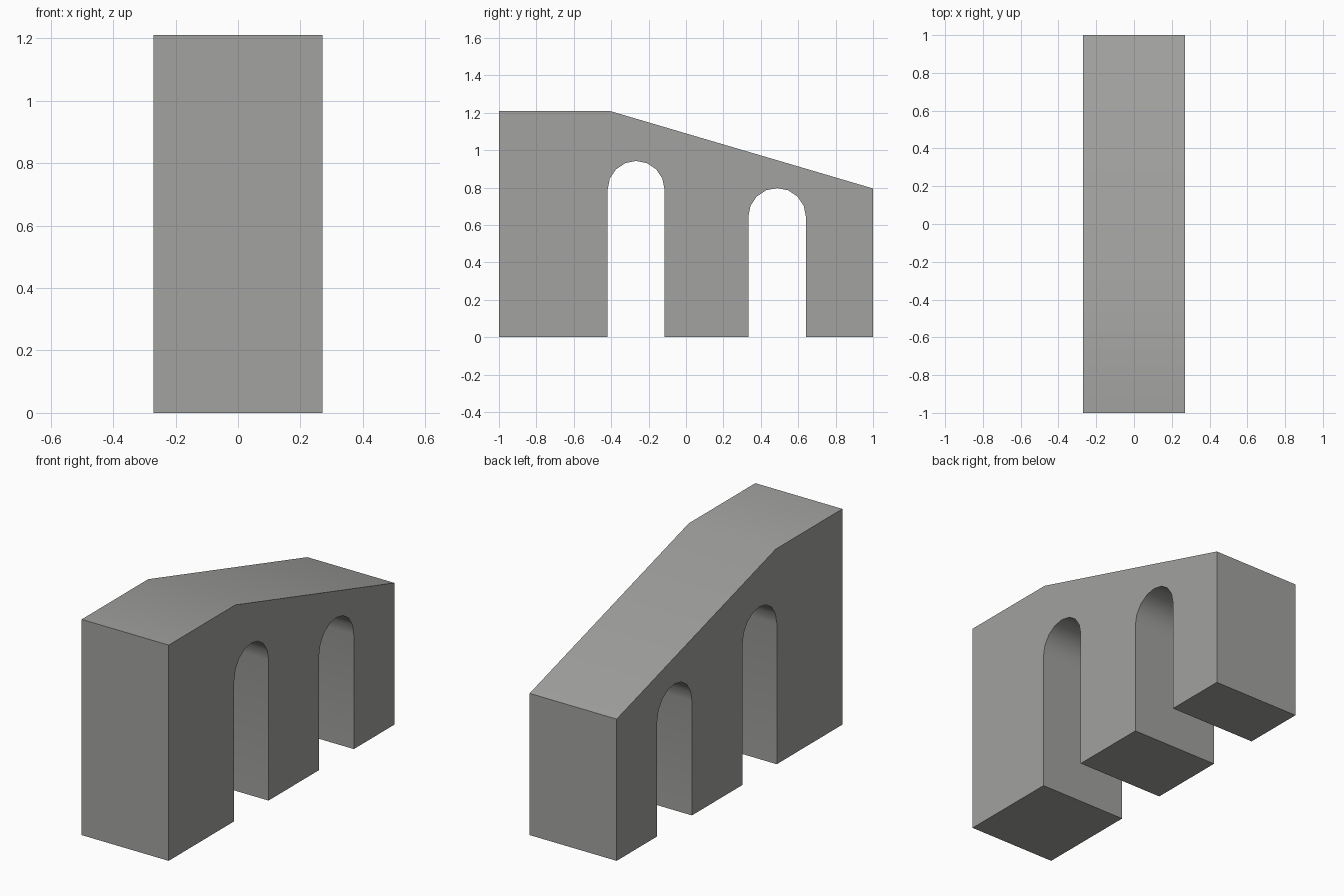
import bpy, bmesh, math

if "Cube" in bpy.data.objects:
    bpy.data.objects.remove(bpy.data.objects["Cube"])

HALF_WIDTH = 0.27
SEGMENTS = 8


def arch(y, spring, r):
    """Outline of one arched opening, from its low-y foot to its high-y foot."""
    pts = [(y - r, 0)]
    for i in range(SEGMENTS + 1):
        a = math.pi * (1 - i / SEGMENTS)
        pts.append((y + r * math.cos(a), spring + r * math.sin(a)))
    return pts + [(y + r, 0)]


# wall outline in the y-z plane: two arched openings, flat then sloping top
profile = [(-1, 0)]
profile += arch(-0.267, 0.79, 0.152)
profile += arch(0.487, 0.643, 0.154)
profile += [(1, 0), (1, 0.795), (-0.41, 1.21), (-1, 1.21)]

# extrude the outline across the wall thickness
bm = bmesh.new()
face = bm.faces.new([bm.verts.new((-HALF_WIDTH, y, z)) for y, z in profile])
ext = bmesh.ops.extrude_face_region(bm, geom=[face], use_keep_orig=True)
moved = [v for v in ext["geom"] if isinstance(v, bmesh.types.BMVert)]
bmesh.ops.translate(bm, verts=moved, vec=(2 * HALF_WIDTH, 0, 0))
bmesh.ops.recalc_face_normals(bm, faces=bm.faces)
mesh = bpy.data.meshes.new("arched_wall")
bm.to_mesh(mesh)
bm.free()

wall = bpy.data.objects.new("arched_wall", mesh)
bpy.context.collection.objects.link(wall)

# plain stone grey
stone = bpy.data.materials.new("stone grey")
stone.diffuse_color = (0.36, 0.36, 0.35, 1)
stone.use_nodes = True
stone.node_tree.nodes["Principled BSDF"].inputs["Base Color"].default_value = stone.diffuse_color
mesh.materials.append(stone)

# smooth arch soffits and top bend, sharp corners
bpy.context.view_layer.objects.active = wall
wall.select_set(True)
bpy.ops.object.shade_smooth_by_angle(angle=math.radians(30))
